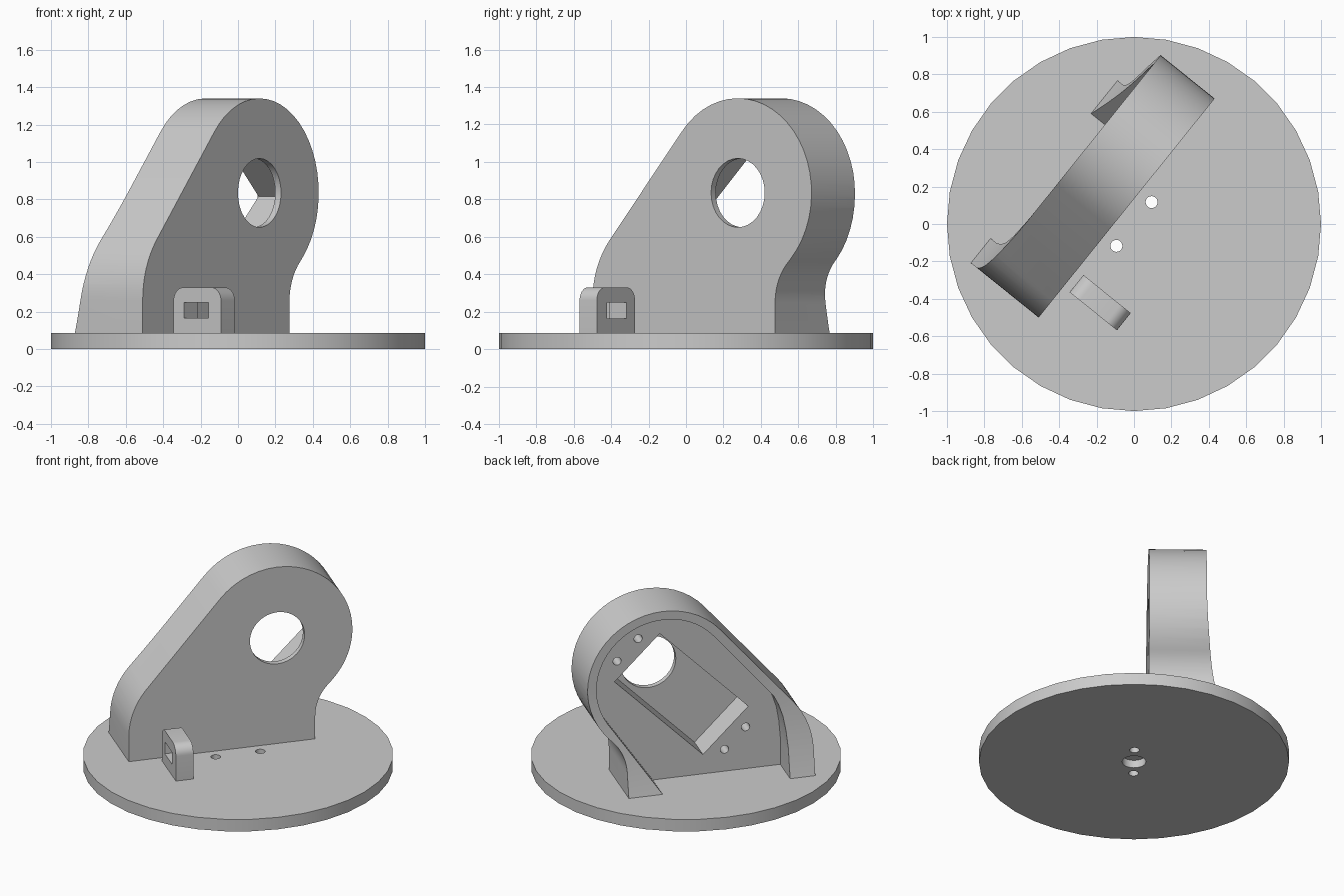
import bpy, bmesh
from math import radians, sin, cos, pi
from mathutils import Matrix, Vector

if "Cube" in bpy.data.objects:
    bpy.data.objects.remove(bpy.data.objects["Cube"])

TURN = Matrix.Rotation(radians(51.2), 4, "Z")   # upright parts are turned on the base
TOP = 0.085                                     # top of the base disc
FRONT, FLOOR, BACK = 0.084, 0.32, 0.454         # depth planes of the upright
EYE = (0.288, 0.835)                            # centre of the round head

grey = bpy.data.materials.new("light grey plastic")
grey.use_nodes = True
grey.diffuse_color = (0.6, 0.6, 0.6, 1)
grey.node_tree.nodes["Principled BSDF"].inputs["Base Color"].default_value = (0.6, 0.6, 0.6, 1)


def arc(centre, r, a0, a1, n=12):
    """Points on an arc, angles in degrees."""
    steps = [radians(a0 + (a1 - a0) * i / n) for i in range(n + 1)]
    return [(centre[0] + r * cos(a), centre[1] + r * sin(a)) for a in steps]


def prism(name, pts, lo, hi, axis="y", turn=TURN):
    """Extrude a closed 2D profile along one axis."""
    place = {"x": lambda a, b, c: (c, a, b),
             "y": lambda a, b, c: (a, c, b),
             "z": lambda a, b, c: (a, b, c)}[axis]
    bm = bmesh.new()
    face = bm.faces.new([bm.verts.new(place(a, b, lo)) for a, b in pts])
    ext = bmesh.ops.extrude_face_region(bm, geom=[face])["geom"]
    shift = Vector(place(0, 0, hi - lo))
    bmesh.ops.translate(bm, vec=shift, verts=[v for v in ext if isinstance(v, bmesh.types.BMVert)])
    bmesh.ops.recalc_face_normals(bm, faces=bm.faces)
    bm.transform(turn)
    mesh = bpy.data.meshes.new(name)
    bm.to_mesh(mesh)
    bm.free()
    mesh.materials.append(grey)
    ob = bpy.data.objects.new(name, mesh)
    bpy.context.collection.objects.link(ob)
    return ob


def circle(centre, r, n=32):
    return arc(centre, r, 0, 360 - 360 / n, n - 1)


def carve(ob, cutters):
    """Subtract the cutters, bake the result and drop the cutters."""
    for c in cutters:
        c.hide_render = True
        mod = ob.modifiers.new("cut", "BOOLEAN")
        mod.operation, mod.solver, mod.object = "DIFFERENCE", "EXACT", c
    bpy.context.view_layer.update()
    deps = bpy.context.evaluated_depsgraph_get()
    mesh = bpy.data.meshes.new_from_object(ob.evaluated_get(deps))
    ob.modifiers.clear()
    ob.data = mesh
    mesh.materials.clear()
    mesh.materials.append(grey)
    for c in cutters:
        bpy.data.objects.remove(c)
    bpy.ops.object.select_all(action="DESELECT")
    ob.select_set(True)
    bpy.context.view_layer.objects.active = ob
    bpy.ops.object.shade_smooth_by_angle(angle=radians(30))


# Base disc: two through holes and a blind centre hole underneath
base = prism("base_disc", circle((0, 0), 1, 36), 0, TOP, "z", Matrix())
carve(base, [prism("hole", circle((u, 0), 0.032, 20), -0.1, 0.2, "z") for u in (-0.15, 0.15)]
      + [prism("centre_hole", circle((0, 0), 0.077, 24), -0.1, 0.055, "z")])

# Upright: round head, sloping side, waisted foot
outline = [(-0.709, TOP), (0.543, TOP)]
outline += arc((0.847, 0.25), 0.304, 180, 133.7, 8)
outline += arc(EYE, 0.505, -44, 139.8, 26)
outline += arc((-0.209, 0.26), 0.5, 140.2, 180, 8)
upright = prism("upright_bracket", outline, FRONT, 0.7)

# Back surface sweeps outward toward the feet
flare = [(BACK + 0.095 * ((0.865 - z) / 0.78) ** 2, z)
         for z in [0.06 + 0.805 * i / 14 for i in range(15)]]
back_cut = prism("back_cut", flare + [(BACK, 1.6), (0.9, 1.6), (0.9, 0.06)], -1.5, 1.5, "x")

# Hollow behind the face plate, open at the bottom
hollow = [(-0.54, 0), (0.26, 0), (0.316, TOP)]
hollow += arc(EYE, 0.445, -34.3, 139.8, 26)
hollow += [(-0.455, 0.645), (-0.487, 0.58), (-0.513, 0.5), (-0.53, 0.4), (-0.54, 0.28)]
hollow_cut = prism("hollow_cut", hollow, FLOOR, 1.0)

# Slanted rectangular pocket, its round window and four screw holes
MID = Vector((0.124, 0.671))
ALONG = Vector((1, 1)).normalized()
ACROSS = Vector((-1, 1)).normalized()


def slant(a, b):
    return tuple(MID + ALONG * a + ACROSS * b)


pocket = [slant(a * 0.42, b * 0.215) for a, b in ((-1, -1), (1, -1), (1, 1), (-1, 1))]
cutters = [back_cut, hollow_cut,
           prism("pocket_cut", pocket, FRONT + 0.04, 0.4),
           prism("window_cut", circle(EYE, 0.184, 32), -0.1, 0.2)]
for a in (-0.51, 0.51):
    for b in (-0.1, 0.1):
        cutters.append(prism("screw_cut", circle(slant(a, b), 0.028, 16), FRONT + 0.08, 0.4))
carve(upright, cutters)

# Small cable loop in front of the upright
loop = [(-0.285, TOP), (0.04, TOP)]
loop += arc((-0.03, 0.26), 0.07, 0, 90, 8) + arc((-0.215, 0.26), 0.07, 90, 180, 8)
cable_loop = prism("cable_loop", loop, -0.5, -0.382, "x")
slot = [(-0.2, 0.165), (-0.03, 0.165), (-0.03, 0.25), (-0.2, 0.25)]
carve(cable_loop, [prism("slot_cut", slot, -0.7, -0.2, "x")])
